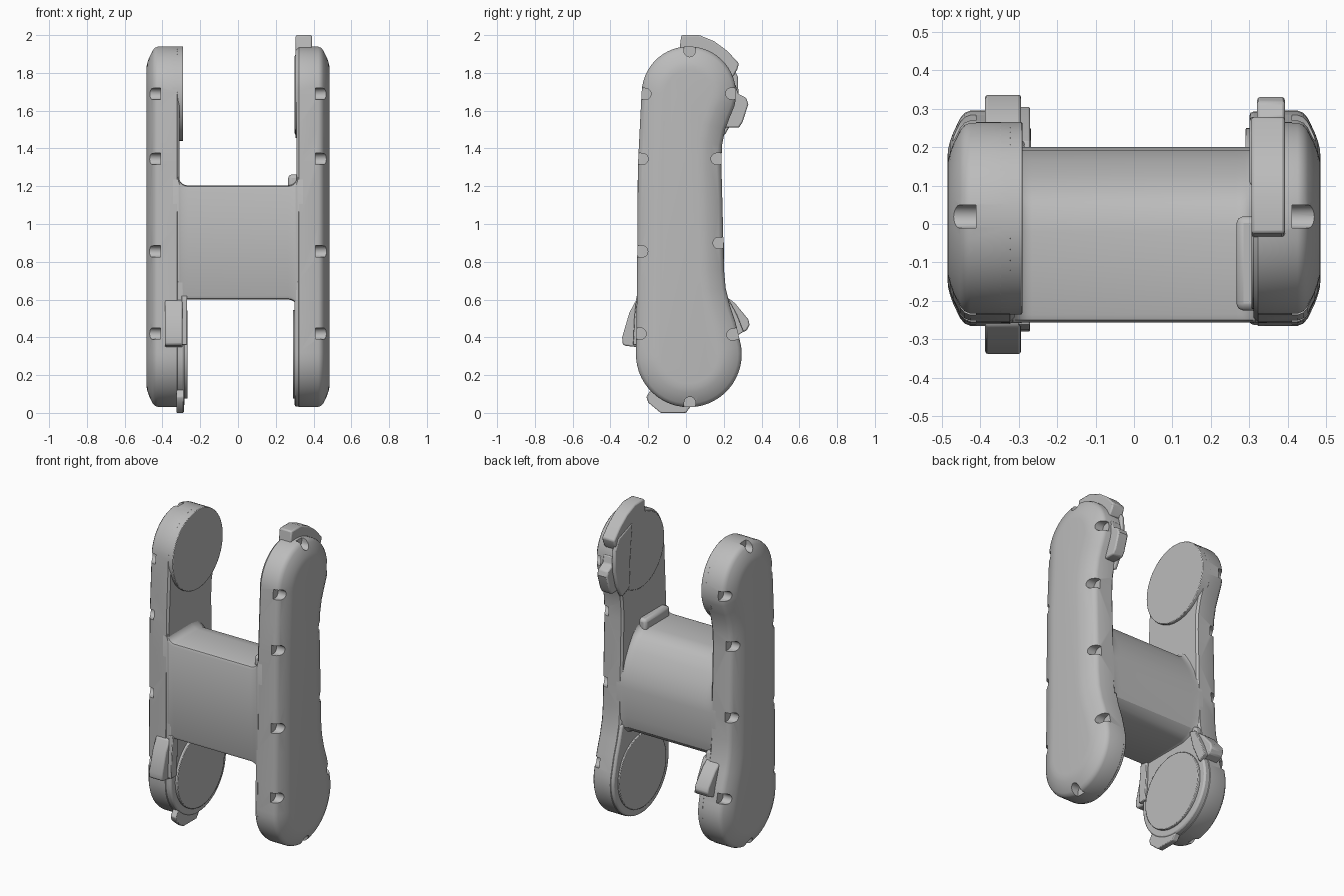
import bpy, bmesh
from math import sin, cos, pi, radians
from mathutils import Vector

cube = bpy.data.objects.get("Cube")
if cube:
    bpy.data.objects.remove(cube, do_unlink=True)

grey = bpy.data.materials.new("plain_grey")
grey.use_nodes = True
colour = (0.5, 0.5, 0.5, 1)
grey.diffuse_color = colour
bsdf = next(n for n in grey.node_tree.nodes if n.type == 'BSDF_PRINCIPLED')
bsdf.inputs["Base Color"].default_value = colour
bsdf.inputs["Roughness"].default_value = 0.6


def finish(name, bm, bevel=0):
    """Turn a bmesh into a shaded object."""
    bmesh.ops.recalc_face_normals(bm, faces=bm.faces)
    mesh = bpy.data.meshes.new(name)
    bm.to_mesh(mesh)
    bm.free()
    mesh.materials.append(grey)
    ob = bpy.data.objects.new(name, mesh)
    bpy.context.collection.objects.link(ob)
    if bevel:
        mod = ob.modifiers.new("soft_edges", 'BEVEL')
        mod.width, mod.segments = bevel, 2
        mod.limit_method, mod.angle_limit = 'ANGLE', radians(40)
    smooth(ob)
    return ob


def smooth(ob):
    bpy.ops.object.select_all(action='DESELECT')
    ob.select_set(True)
    bpy.context.view_layer.objects.active = ob
    bpy.ops.object.shade_smooth_by_angle(angle=radians(32))


def loft(bm, sections):
    """Skin a row of (x, [(y, z)...]) sections and cap both ends."""
    rings = [[bm.verts.new((x, y, z)) for y, z in pts] for x, pts in sections]
    n = len(rings[0])
    for a, b in zip(rings, rings[1:]):
        for i in range(n):
            j = (i + 1) % n
            bm.faces.new((a[i], a[j], b[j], b[i]))
    bm.faces.new(rings[0])
    bm.faces.new(rings[-1])


def plate(name, pts, x0, x1, bevel=0.008):
    bm = bmesh.new()
    loft(bm, [(x0, pts), (x1, pts)])
    return finish(name, bm, bevel)


def arc(cy, cz, r, a0, a1, n):
    angles = [radians(a0 + (a1 - a0) * i / n) for i in range(n + 1)]
    return [(cy + r * cos(a), cz + r * sin(a)) for a in angles]


def circle(cy, cz, r):
    return arc(cy, cz, r, 0, 352.5, 47)


# Side outline of an arm, counter-clockwise in the y-z plane
UP, LOW = (0.015, 1.69), (0.015, 0.31)
outline = arc(*UP, 0.25, -15, 178, 28)
outline += [(-0.244, 1.52), (-0.254, 1.32), (-0.257, 1.0), (-0.259, 0.7), (-0.262, 0.48)]
outline += arc(*LOW, 0.28, 178, 375, 28)
outline += [(0.262, 0.48), (0.232, 0.57), (0.21, 0.66), (0.201, 0.76), (0.198, 0.9),
            (0.193, 1.1), (0.187, 1.32), (0.191, 1.42), (0.207, 1.5), (0.23, 1.56)]


def normal(i):
    a, b = Vector(outline[i - 1]), Vector(outline[(i + 1) % len(outline)])
    d = (b - a).normalized()
    return Vector((d.y, -d.x))


def inset(d):
    return [tuple(Vector(p) - normal(i) * d) for i, p in enumerate(outline)]


# Arm cross-section: distance from the centre, inset of the outline
arm_steps = [(0.31, 0.012), (0.322, 0), (0.425, 0), (0.44, 0.006), (0.452, 0.02),
             (0.47, 0.058), (0.478, 0.08), (0.483, 0.1), (0.485, 0.125)]
notch_spots = [(-0.24, 1.69), (-0.255, 1.345), (-0.257, 0.855), (-0.265, 0.42), (0.02, 0.03),
               (0.27, 0.42), (0.198, 0.9), (0.187, 1.345), (0.265, 1.69), (0.02, 1.94)]


def notch_profile(spot):
    """Slot with a round inner end, pointing inwards from the outline."""
    p = Vector(spot)
    i = min(range(len(outline)), key=lambda k: (Vector(outline[k]) - p).length)
    out = normal(i)
    side = Vector((-out.y, out.x))
    pts = [(0.06, -0.03)] + [(-0.025 - 0.03 * sin(a), -0.03 * cos(a))
                             for a in [pi * k / 10 for k in range(11)]] + [(0.06, 0.03)]
    return [tuple(p + out * u + side * t) for u, t in pts]


for s, side in ((-1, "right"), (1, "left")):
    # Arm with its ring of notches
    bm = bmesh.new()
    loft(bm, [(s * x, inset(d)) for x, d in arm_steps])
    arm = finish(side + "_arm", bm)
    bm = bmesh.new()
    for spot in notch_spots:
        prof = notch_profile(spot)
        loft(bm, [(s * 0.41, prof), (s * 0.55, prof)])
    cutter = finish(side + "_notch_cutter", bm)
    cutter.hide_render = True
    mod = arm.modifiers.new("notches", 'BOOLEAN')
    mod.operation, mod.solver, mod.object = 'DIFFERENCE', 'EXACT', cutter
    bpy.context.view_layer.objects.active = arm
    bpy.ops.object.modifier_apply(modifier=mod.name)
    bpy.data.objects.remove(cutter, do_unlink=True)
    smooth(arm)

    # Thicker lower end and the round bearing faces
    pad_x, low_x, up_x, up_r = (0.284, 0.268, 0.29, 0.25) if s < 0 else (0.3, 0.29, 0.305, 0.236)
    pad = [p for p in inset(0.003) if p[1] < 0.7]
    plate(side + "_lower_pad", pad, s * 0.34, s * pad_x, 0.01)
    plate(side + "_lower_disc", circle(*LOW, 0.235), s * 0.33, s * low_x, 0.004)
    plate(side + "_upper_disc", circle(*UP, up_r), s * 0.35, s * up_x, 0.004)

# Bridge between the arms, flaring out into fillets at both ends
bridge_profile = [(-0.256, 0.62), (-0.25, 0.605), (-0.235, 0.6), (0.1, 0.6), (0.15, 0.615),
                  (0.185, 0.65), (0.2, 0.72), (0.2, 0.9), (0.192, 0.96), (0.165, 1.04),
                  (0.125, 1.11), (0.085, 1.165), (0.04, 1.195), (-0.02, 1.204),
                  (-0.235, 1.204), (-0.25, 1.199), (-0.256, 1.185)]


def flared(off):
    k = (0.3 + off) / 0.3
    return [(y, 0.902 + (z - 0.902) * k) for y, z in bridge_profile]


R = 0.05
half = [(0.265 + R * sin(a), R * (1 - cos(a))) for a in [pi / 2 * k / 6 for k in range(7)]]
half.append((0.345, R))
bm = bmesh.new()
loft(bm, [(-x, flared(o)) for x, o in reversed(half)] + [(x, flared(o)) for x, o in half])
finish("bridge", bm)

# Small stop block on top of the bridge
plate("bridge_stop", [(-0.225, 1.15), (0.02, 1.15), (0.02, 1.262), (-0.225, 1.262)],
      0.266, 0.34, 0.018)

# Clip wrapped over the left upper end
plate("upper_clip", [(-0.035, 1.92), (-0.025, 2.0), (0.07, 2.0), (0.15, 1.967), (0.22, 1.915),
                     (0.28, 1.85), (0.272, 1.82), (0.25, 1.78), (0.1, 1.8)], 0.305, 0.392)
plate("upper_hook", [(0.15, 1.74), (0.262, 1.74), (0.275, 1.69), (0.318, 1.668), (0.33, 1.635),
                     (0.3, 1.54), (0.28, 1.51), (0.205, 1.51), (0.13, 1.55)], 0.32, 0.392)
plate("upper_clip_band", [(0.1, 1.9), (0.24, 1.85), (0.275, 1.78), (0.278, 1.66),
                          (0.25, 1.55), (0.205, 1.47), (0.13, 1.5), (0.12, 1.7)], 0.3, 0.325)

# Tabs on the right lower end, each with a thin inner lip
tabs = {
    "front_tab": [(-0.24, 0.6), (-0.265, 0.595), (-0.3, 0.53), (-0.338, 0.4),
                  (-0.335, 0.362), (-0.32, 0.355), (-0.23, 0.345)],
    "rear_tab": [(0.19, 0.62), (0.215, 0.615), (0.26, 0.58), (0.33, 0.495),
                 (0.337, 0.465), (0.32, 0.435), (0.25, 0.41)],
}
for name, pts in tabs.items():
    plate(name, pts, -0.387, -0.293)
plate("front_tab_lip", [(-0.21, 0.62), (-0.262, 0.62), (-0.274, 0.5), (-0.28, 0.36),
                        (-0.225, 0.36), (-0.215, 0.5)], -0.3, -0.27, 0.004)
plate("rear_tab_lip", [(0.17, 0.63), (0.215, 0.62), (0.27, 0.52), (0.305, 0.43),
                       (0.255, 0.4), (0.2, 0.52)], -0.3, -0.27, 0.004)

# Foot under the right lower end
plate("lower_foot", [(-0.16, 0.16), (-0.21, 0.085), (-0.2, 0.055), (-0.14, 0.005),
                     (-0.13, 0.0), (0.0, 0.0), (0.025, 0.035), (0, 0.12)], -0.325, -0.287, 0.005)
